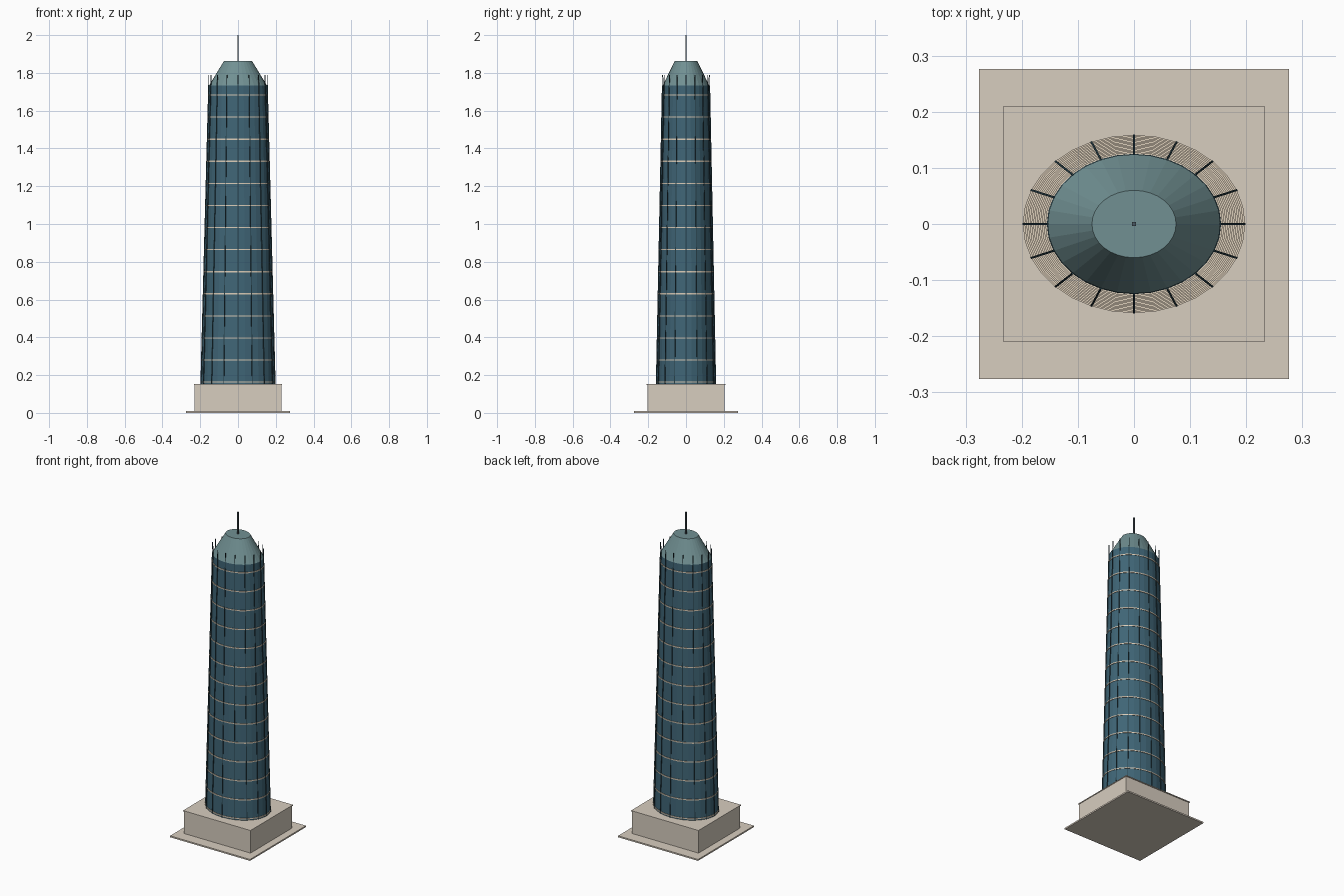
import bpy, bmesh
from math import cos, sin, pi
from mathutils import Vector

if "Cube" in bpy.data.objects:
    bpy.data.objects.remove(bpy.data.objects["Cube"], do_unlink=True)


def material(name, rgb):
    m = bpy.data.materials.new(name)
    m.use_nodes = True
    m.diffuse_color = (*rgb, 1)
    m.node_tree.nodes["Principled BSDF"].inputs["Base Color"].default_value = (*rgb, 1)
    return m


STONE = material("warm stone", (0.68, 0.61, 0.52))
BAND = material("pale band", (0.72, 0.62, 0.49))
GLASS = material("blue glass", (0.05, 0.13, 0.182))
CROWN = material("grey teal roof", (0.165, 0.28, 0.29))
METAL = material("dark metal", (0.02, 0.05, 0.065))
SPIRE = material("spire steel", (0.08, 0.11, 0.13))

SIDES = 32
Z0, Z1 = 0.153, 1.732            # glass shaft, bottom and top
BASE, TOP = (0.1955, 0.156), (0.154, 0.124)


def radii(z):
    """Ellipse radii of the tapering shaft at height z."""
    t = (z - Z0) / (Z1 - Z0)
    return [a + (b - a) * t for a, b in zip(BASE, TOP)]


def ring(z, rx, ry):
    return [Vector((rx * cos(2 * pi * i / SIDES), ry * sin(2 * pi * i / SIDES), z))
            for i in range(SIDES)]


def loft(bm, low, high):
    """Closed solid between two matching outlines."""
    a, b = [[bm.verts.new(p) for p in o] for o in (low, high)]
    n = len(a)
    for i in range(n):
        j = (i + 1) % n
        bm.faces.new((a[i], a[j], b[j], b[i]))
    bm.faces.new(a[::-1])
    bm.faces.new(b)


def build(name, mat, *solids):
    bm = bmesh.new()
    for low, high in solids:
        loft(bm, low, high)
    bmesh.ops.recalc_face_normals(bm, faces=bm.faces)
    mesh = bpy.data.meshes.new(name)
    bm.to_mesh(mesh)
    bm.free()
    mesh.materials.append(mat)
    obj = bpy.data.objects.new(name, mesh)
    bpy.context.collection.objects.link(obj)


def block(name, mat, hx, hy, z0, z1):
    outline = [(-hx, -hy), (hx, -hy), (hx, hy), (-hx, hy)]
    build(name, mat, [[Vector((x, y, z)) for x, y in outline] for z in (z0, z1)])


# Base
block("plaza_slab", STONE, 0.276, 0.276, 0, 0.009)
block("podium", STONE, 0.230, 0.205, 0.009, 0.148)
block("podium_cap", STONE, 0.233, 0.210, 0.148, Z0)

# Shaft, roof and spire
build("glass_shaft", GLASS, (ring(Z0, *BASE), ring(Z1, *TOP)))
build("crown_roof", CROWN, (ring(Z1, *TOP), ring(1.862, 0.075, 0.060)))
block("spire", SPIRE, 0.0032, 0.0032, 1.862, 2.0)

# Floor bands, proud enough to hide the glass from directly above
bands = []
for k in range(14):
    z = 0.163 + k * 0.1169
    rx, ry = [r + 0.003 for r in radii(z)]
    bands.append((ring(z - 0.0032, rx, ry), ring(z + 0.0032, rx, ry)))
build("floor_bands", BAND, *bands)


def fin_section(angle, z):
    """Small rectangle just outside the shaft surface, facing outward."""
    rx, ry = radii(z)
    centre = Vector((rx * cos(angle), ry * sin(angle), z))
    out = Vector((centre.x, centre.y, 0)).normalized()
    side = Vector((-out.y, out.x, 0))
    return [centre + out * u + side * v * 0.0018
            for u, v in ((0, -1), (0.0036, -1), (0.0036, 1), (0, 1))]


# Leaning vertical fins that rise past the roof edge
fins = [(fin_section(i * pi / 8, Z0), fin_section(i * pi / 8, 1.79)) for i in range(16)]
build("vertical_fins", METAL, *fins)
